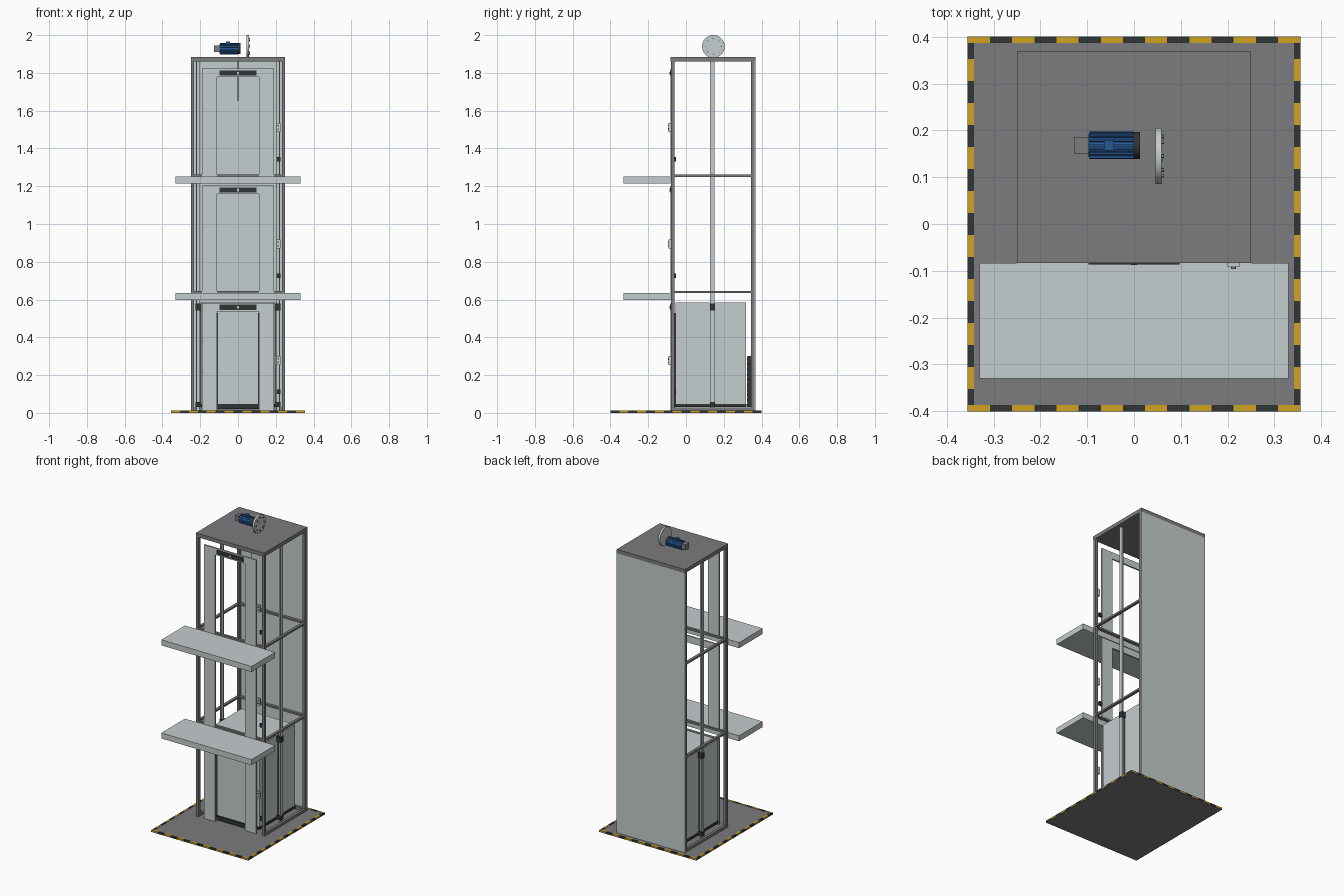
import bpy, bmesh, math
from mathutils import Matrix, Vector

cube = bpy.data.objects.get("Cube")
if cube:
    bpy.data.objects.remove(cube)


def material(name, rgb):
    m = bpy.data.materials.new(name)
    m.use_nodes = True
    m.diffuse_color = (*rgb, 1)
    m.node_tree.nodes["Principled BSDF"].inputs["Base Color"].default_value = (*rgb, 1)
    return m


LIGHT = material("light grey", (0.56, 0.61, 0.62))
GREY = material("steel grey", (0.20, 0.20, 0.21))
BLACK = material("black", (0.03, 0.035, 0.037))
YELLOW = material("hazard yellow", (0.62, 0.37, 0.015))
BLUE = material("motor blue", (0.02, 0.10, 0.30))


def finish(name, bm, mat):
    mesh = bpy.data.meshes.new(name)
    bm.to_mesh(mesh)
    bm.free()
    mesh.materials.append(mat)
    ob = bpy.data.objects.new(name, mesh)
    bpy.context.collection.objects.link(ob)
    return ob


def add_box(bm, x, y, z):
    size = [b - a for a, b in (x, y, z)]
    mid = [(a + b) / 2 for a, b in (x, y, z)]
    bmesh.ops.create_cube(bm, size=1, matrix=Matrix.Translation(mid) @ Matrix.Diagonal((*size, 1)))


def boxes(name, mat, *ranges):
    bm = bmesh.new()
    for r in ranges:
        add_box(bm, *r)
    return finish(name, bm, mat)


def rod(name, mat, start, end, radius, sides=32):
    a, b = Vector(start), Vector(end)
    bm = bmesh.new()
    turn = (b - a).to_track_quat('Z', 'Y').to_matrix().to_4x4()
    bmesh.ops.create_cone(bm, cap_ends=True, segments=sides, radius1=radius, radius2=radius,
                          depth=(b - a).length, matrix=Matrix.Translation((a + b) / 2) @ turn)
    ob = finish(name, bm, mat)
    for p in ob.data.polygons:
        p.use_smooth = len(p.vertices) == 4
    return ob


# Base plate with a striped warning border
BX, BY, BORDER = 0.355, 0.40, 0.014
boxes("base_plate", GREY, ((-BX, BX), (-BY, BY), (0, 0.011)))
stripes = {0: [], 1: []}
for half, count, along_x in ((BX, 15, True), (BY, 17, False)):
    step = 2 * half / count
    for i in range(count):
        run = (-half + i * step, -half + (i + 1) * step)
        for side in (-1, 1):
            edge = (BY if along_x else BX) + 0.0005
            band = tuple(sorted((side * edge, side * (edge - BORDER))))
            xy = (run, band) if along_x else (band, run)
            kind = i % 2 if along_x else (i + 1) % 2
            stripes[kind].append((*xy, (0.002, 0.0125 if along_x else 0.0124)))
boxes("yellow_stripes", YELLOW, *stripes[0])
boxes("black_stripes", BLACK, *stripes[1])

# Shaft frame: posts, ring beams and roof
W, F, B, T, TOP = 0.25, -0.08, 0.362, 0.018, 1.86
sides_x = ((-W, -W + T), (W - T, W))
sides_y = ((F, F + T), (B - T, B))
boxes("shaft_posts", GREY, *[(x, y, (0.011, TOP)) for x in sides_x for y in sides_y])
beams = []
for low, high in ((0.011, 0.028), (0.634, 0.646), (1.249, 1.261)):
    beams += [(x, (F + T, B - T), (low, high)) for x in sides_x]
    beams += [((-W + T, W - T), y, (low, high)) for y in sides_y if low > 0.1 or y[0] > 0]
boxes("shaft_beams", GREY, *beams)
boxes("roof", GREY, ((-W, W), (-0.083, 0.368), (TOP, 1.885)))
boxes("back_panel", LIGHT, ((-W, W), (B, 0.368), (0.011, TOP)))

# Landing floors
boxes("landing_floors", LIGHT, *[((-0.33, 0.33), (-0.33, -0.083), (z, z + 0.037)) for z in (0.598, 1.214)])

# Door surround, display and controls on every level
for level, z in enumerate((0.012, 0.635, 1.251), 1):
    top = z + (0.571 if level != 2 else 0.568)
    door_y = (-0.082, -0.072)
    boxes(f"door_frame_{level}", LIGHT,
          ((-0.19, -0.11), door_y, (z, top)), ((0.11, 0.19), door_y, (z, top)),
          ((-0.11, 0.11), door_y, (top - 0.045, top)))
    boxes(f"floor_display_{level}", BLACK, ((-0.097, 0.097), (-0.086, -0.082), (top - 0.037, top - 0.009)))
    boxes(f"display_mark_{level}", LIGHT, ((-0.006, 0.006), (-0.088, -0.086), (top - 0.03, top - 0.016)))
    call_z = 0.277 + (level - 1) * 0.617
    boxes(f"call_panel_{level}", LIGHT, ((0.2, 0.225), (-0.092, -0.08), (call_z - 0.023, call_z + 0.023)))
    for dz in (-0.009, 0.009):
        rod(f"call_button_{level}", GREY, (0.2125, -0.092, call_z + dz), (0.2125, -0.096, call_z + dz), 0.005, 16)
    sensor_z = 0.112 + (level - 1) * 0.615
    boxes(f"door_sensor_{level}", BLACK,
          ((0.205, 0.226), (-0.066, -0.052), (sensor_z - 0.012, sensor_z + 0.012)))

# Guide rails with T section
for s in (-1, 1):
    foot = tuple(sorted((s * 0.217, s * 0.222)))
    blade = tuple(sorted((s * 0.205, s * 0.217)))
    boxes("guide_rail", LIGHT, (foot, (0.128, 0.152), (0.011, TOP)), (blade, (0.136, 0.144), (0.011, TOP)))

# Cabin with sill, sliding doors and guide shoes
boxes("cabin_body", LIGHT, ((-0.195, 0.195), (-0.056, 0.318), (0.048, 0.585)))
boxes("cabin_floor_frame", BLACK, ((-0.197, 0.197), (-0.058, 0.32), (0.03, 0.048)))
boxes("cabin_sill", BLACK, ((-0.11, 0.11), (-0.07, -0.058), (0.02, 0.046)))
boxes("cabin_doors", LIGHT, ((-0.107, -0.0005), (-0.063, -0.056), (0.048, 0.53)),
      ((0.0005, 0.107), (-0.063, -0.056), (0.048, 0.53)))
boxes("door_seals", BLACK, *[(x, (-0.064, -0.056), (0.048, 0.53)) for x in ((-0.112, -0.107), (0.107, 0.112))])
shoes = []
for x in ((-0.225, -0.193), (0.193, 0.225)):
    for z in ((0.03, 0.058), (0.542, 0.58)):
        shoes.append((x, (0.126, 0.154), z))
boxes("guide_shoes", BLACK, *shoes)
boxes("sling_uprights", GREY, *[(x, (0.134, 0.146), (0.05, 0.55)) for x in ((-0.2, -0.195), (0.195, 0.2))])

# Counterweight made of stacked plates
plates = [((-0.12, 0.12), (0.322, 0.344), (0.03 + i * 0.027, 0.053 + i * 0.027)) for i in range(10)]
boxes("counterweight", BLACK, ((-0.117, 0.117), (0.325, 0.343), (0.03, 0.3)), *plates)

# Hoist rope
rod("hoist_rope", GREY, (0, 0.14, 1.65), (0, 0.14, TOP), 0.002, 8)

# Motor with cooling fins, terminal box and shaft
MY, MZ = 0.168, 1.928
rod("motor_body", BLUE, (-0.097, MY, MZ), (0.0, MY, MZ), 0.025)
bm = bmesh.new()
for i in range(16):
    spin = Matrix.Translation((-0.048, MY, MZ)) @ Matrix.Rotation(i * math.tau / 16, 4, 'X')
    bmesh.ops.create_cube(bm, size=1, matrix=spin @ Matrix.Translation((0, 0, 0.024)) @ Matrix.Diagonal((0.094, 0.004, 0.011, 1)))
finish("motor_fins", bm, BLUE)
rod("motor_flange", BLACK, (-0.001, MY, MZ), (0.013, MY, MZ), 0.029)
boxes("terminal_box", BLUE, ((-0.064, -0.043), (MY - 0.011, MY + 0.011), (1.945, 1.966)))
boxes("brake_housing", GREY, ((-0.128, -0.096), (MY - 0.018, MY + 0.018), (1.91, 1.946)))

# Drive pulley with rim bolts
PY, PZ = 0.145, 1.94
rod("drive_pulley", LIGHT, (0.046, PY, PZ), (0.059, PY, PZ), 0.06, 48)
rod("pulley_hub", LIGHT, (0.059, PY, PZ), (0.061, PY, PZ), 0.012, 24)
for i in range(8):
    a = i * math.tau / 8
    y, z = PY + 0.042 * math.cos(a), PZ + 0.042 * math.sin(a)
    rod("pulley_bolt", GREY, (0.059, y, z), (0.064, y, z), 0.004, 8)
